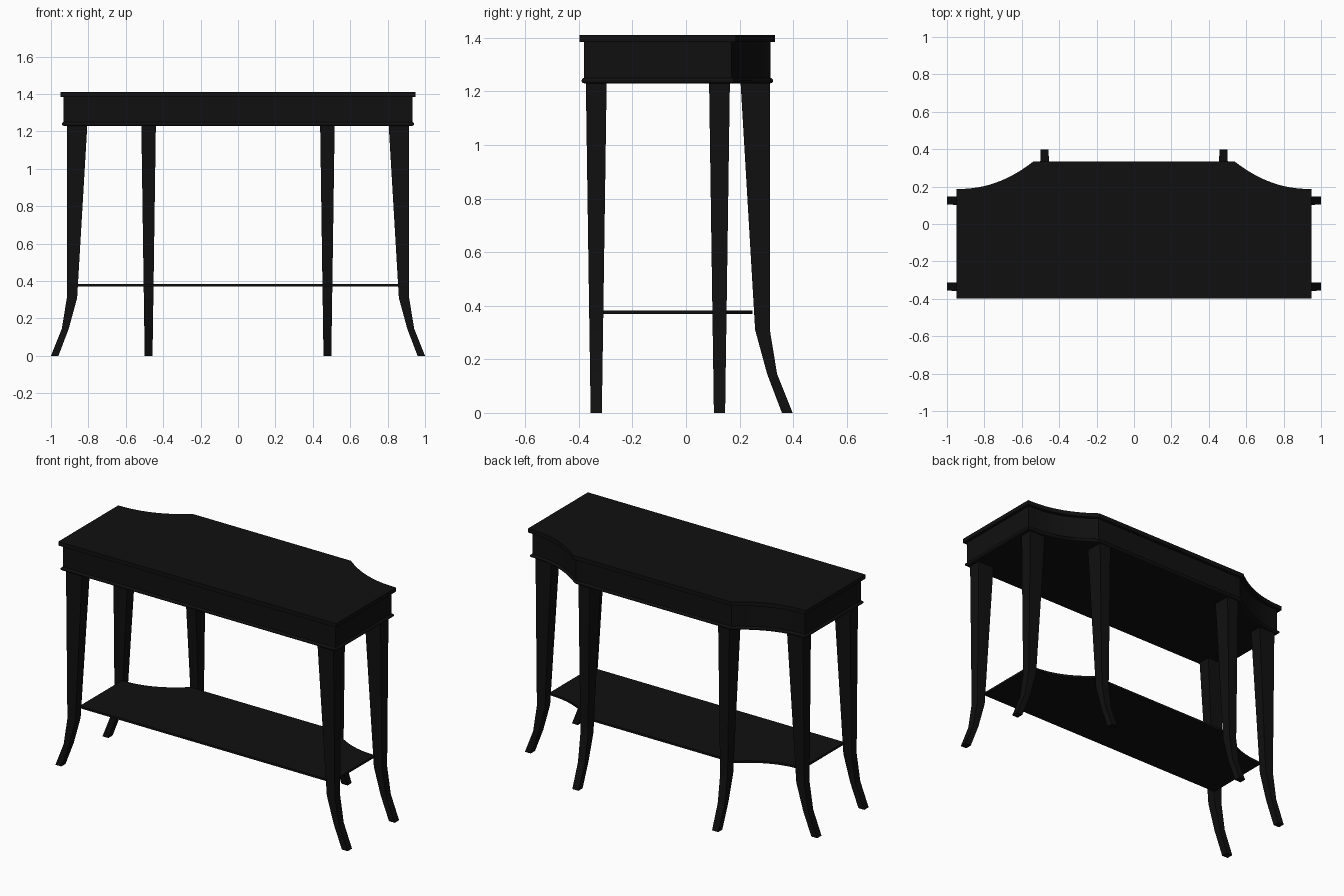
import bpy, bmesh, math

if "Cube" in bpy.data.objects:
    bpy.data.objects.remove(bpy.data.objects["Cube"])

black = bpy.data.materials.new("black_lacquer")
black.diffuse_color = (0.005, 0.005, 0.005, 1)
black.use_nodes = True
black.node_tree.nodes["Principled BSDF"].inputs["Base Color"].default_value = black.diffuse_color


def outline(d):
    """Table outline inset by d: straight front and sides, swept back corners."""
    w, front, side, back, corner = 0.95 - d, -0.398 + d, 0.187 - d, 0.333 - d, 0.54 - 0.45 * d
    n = 14
    curve = []
    for i in range(n + 1):
        t = i / n
        curve.append((w + (corner - w) * t, side + (back - side) * t ** 2.2))
    right = [(w, front)] + curve
    return right + [(-x, y) for x, y in reversed(right)]


def finish(name, bm):
    bmesh.ops.recalc_face_normals(bm, faces=bm.faces)
    me = bpy.data.meshes.new(name)
    bm.to_mesh(me)
    bm.free()
    me.materials.append(black)
    ob = bpy.data.objects.new(name, me)
    bpy.context.collection.objects.link(ob)
    return ob


def loft(name, rings):
    """Skin a list of equal-length point rings and cap both ends."""
    bm = bmesh.new()
    vs = [[bm.verts.new(p) for p in r] for r in rings]
    n = len(rings[0])
    for a, b in zip(vs, vs[1:]):
        for i in range(n):
            j = (i + 1) % n
            bm.faces.new((a[i], a[j], b[j], b[i]))
    bm.faces.new(vs[0])
    bm.faces.new(vs[-1])
    return finish(name, bm)


def slab(name, levels):
    return loft(name, [[(x, y, z) for x, y in outline(d)] for d, z in levels])


# Top board, apron and lower shelf
slab("table_top", [(0, 1.385), (0, 1.41)])
slab("apron", [(0.018, 1.238), (0.018, 1.386)])
slab("lower_shelf", [(0.085, 0.37), (0.085, 0.383)])

# Rounded bead along the bottom of the apron
bead = [(0.018 - 0.010 * math.sin(math.pi * i / 6), 1.24 - 0.010 * math.cos(math.pi * i / 6))
        for i in range(7)]
slab("apron_bead", bead)

# Sabre leg profile: height, inner reach, outer reach, width
PROFILE = [(1.245, 0.805, 0.915, 0.078), (0.31, 0.86, 0.915, 0.051),
           (0.145, 0.905, 0.942, 0.046), (0.0, 0.96, 1.0, 0.042)]


def leg(name, centre, sign, sideways, shift=0.0):
    """A leg splaying along x (sideways) or along +y."""
    rings = []
    for z, a, b, w in PROFILE:
        pts = [(a, -w / 2), (b, -w / 2), (b, w / 2), (a, w / 2)]
        if sideways:
            rings.append([(sign * u, centre + v, z) for u, v in pts])
        else:
            rings.append([(sign * centre + v, u + shift, z) for u, v in pts])
    loft(name, rings)


# Six legs: two per end, two along the back
for sign, label in ((1, "right"), (-1, "left")):
    leg("front_leg_" + label, -0.335, sign, True)
    leg("side_leg_" + label, 0.125, sign, True)
    leg("back_leg_" + label, 0.478, sign, False, -0.602)
